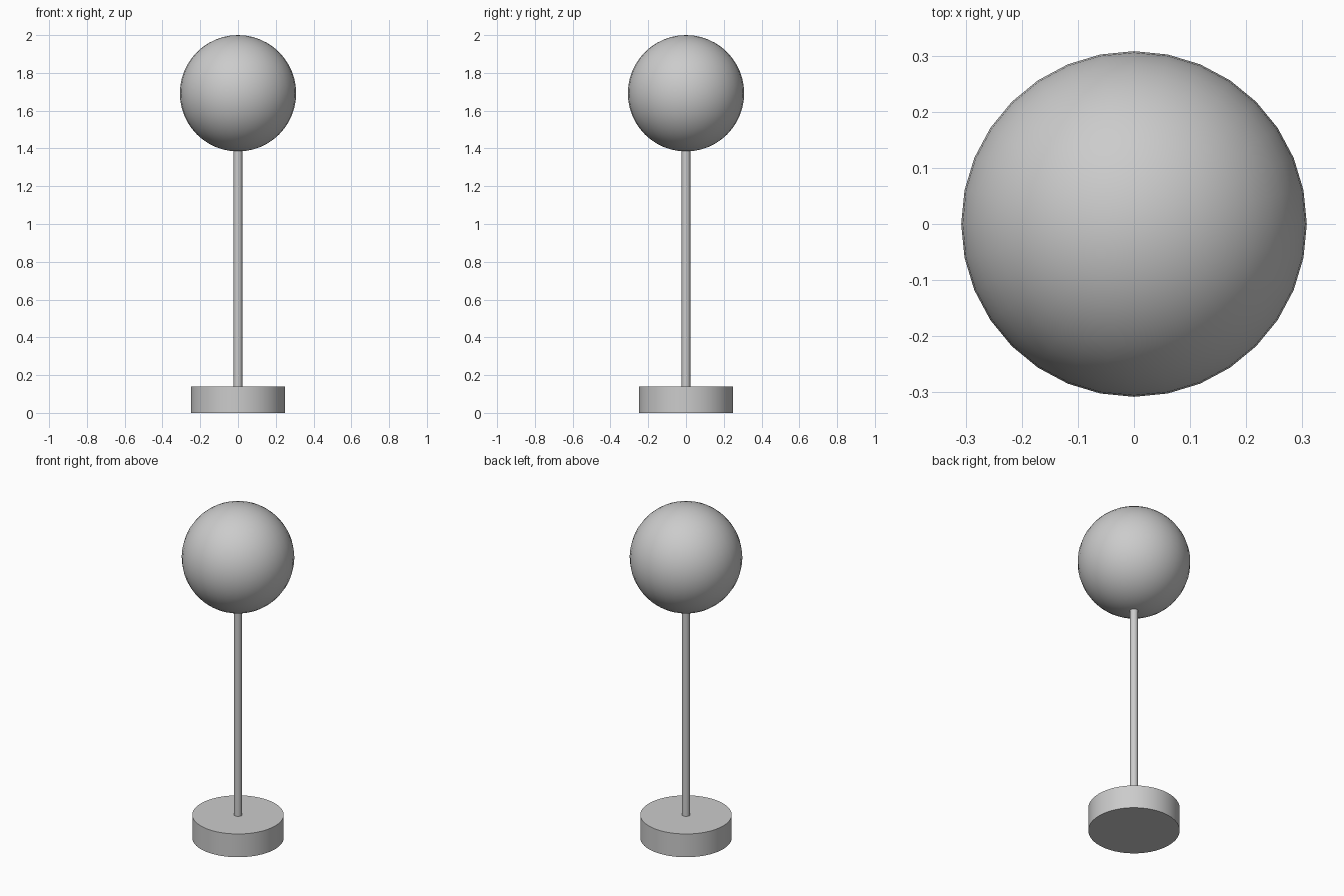
import bpy
import math

cube = bpy.data.objects.get("Cube")
if cube:
    bpy.data.objects.remove(cube, do_unlink=True)

COLOUR = (0.6, 0.6, 0.6, 1)
grey = bpy.data.materials.new("plain_grey")
grey.use_nodes = True
grey.diffuse_color = COLOUR
grey.node_tree.nodes["Principled BSDF"].inputs["Base Color"].default_value = COLOUR


def finish(name):
    """Name, colour and smooth the part that was just added."""
    part = bpy.context.object
    part.name = name
    part.data.materials.append(grey)
    bpy.ops.object.shade_smooth_by_angle(angle=math.radians(30))


def disc(name, radius, bottom, top, sides):
    bpy.ops.mesh.primitive_cylinder_add(
        vertices=sides, radius=radius, depth=top - bottom,
        location=(0, 0, (bottom + top) / 2))
    finish(name)


# Round foot and slender pole, which runs up into the globe
disc("base", 0.25, 0, 0.14, 48)
disc("pole", 0.023, 0.13, 1.42, 16)

# Globe on top
RADIUS = 0.308
bpy.ops.mesh.primitive_uv_sphere_add(
    segments=32, ring_count=24, radius=RADIUS, location=(0, 0, 2 - RADIUS))
finish("globe")
